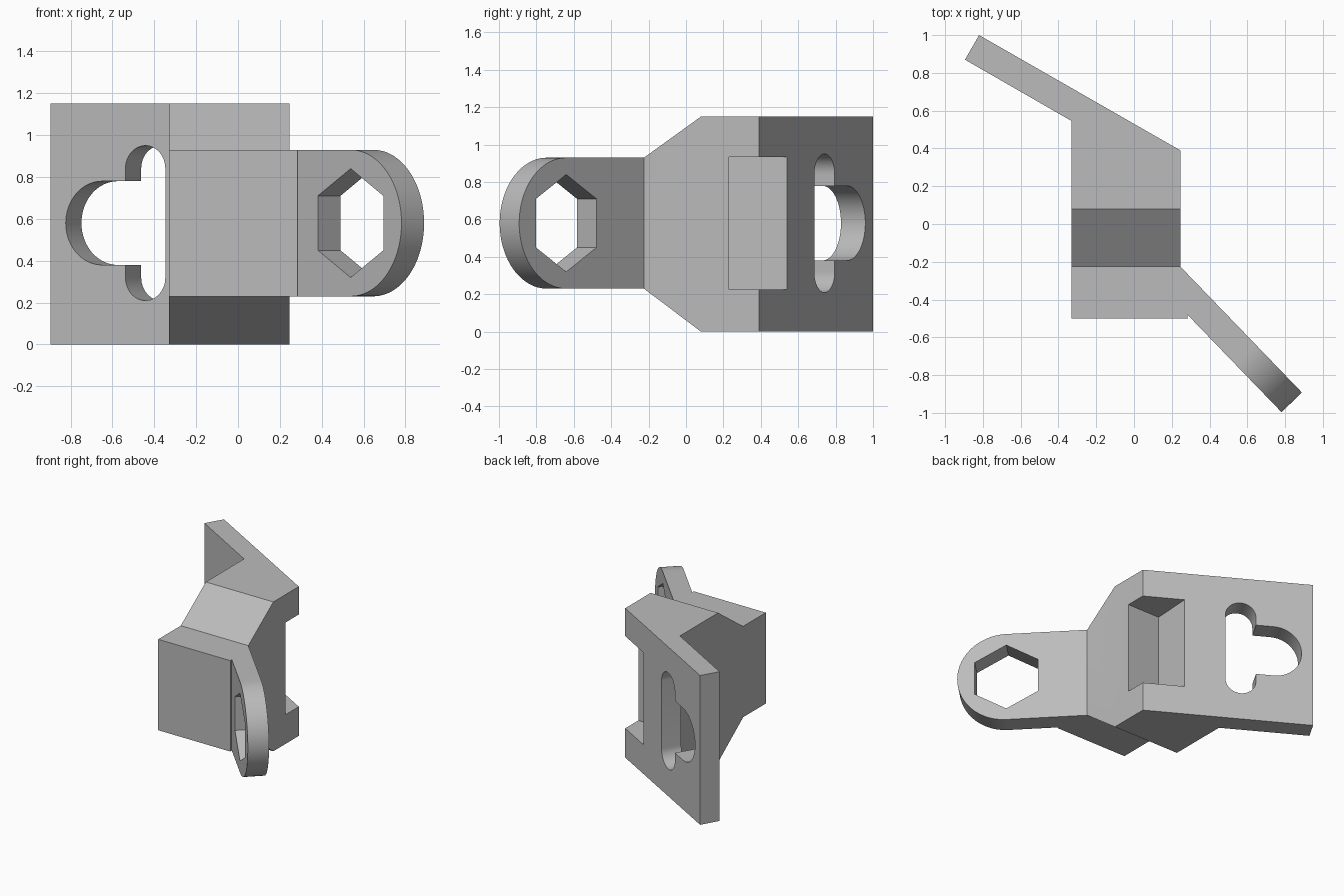
import bpy, bmesh
from math import sin, cos, pi, radians
from mathutils import Vector

if "Cube" in bpy.data.objects:
    bpy.data.objects.remove(bpy.data.objects["Cube"], do_unlink=True)

GREY = (0.5, 0.5, 0.5, 1)
HEIGHT, MID = 1.15, 0.58
THICK = 0.15
X, Y, Z = Vector((1, 0, 0)), Vector((0, 1, 0)), Vector((0, 0, 1))

mat = bpy.data.materials.new("plain_grey")
mat.use_nodes = True
mat.diffuse_color = GREY
mat.node_tree.nodes["Principled BSDF"].inputs["Base Color"].default_value = GREY


def prism(name, points, origin, u, v, near, far):
    """Extrude a flat profile along u x v, from near to far."""
    n = u.cross(v)
    bm = bmesh.new()
    rings = [[bm.verts.new(origin + u * a + v * b + n * d) for a, b in points]
             for d in (near, far)]
    bm.faces.new(rings[0])
    bm.faces.new(rings[1])
    for i in range(len(points)):
        j = (i + 1) % len(points)
        bm.faces.new((rings[0][i], rings[0][j], rings[1][j], rings[1][i]))
    bmesh.ops.recalc_face_normals(bm, faces=bm.faces)
    mesh = bpy.data.meshes.new(name)
    bm.to_mesh(mesh)
    bm.free()
    mesh.materials.append(mat)
    obj = bpy.data.objects.new(name, mesh)
    bpy.context.collection.objects.link(obj)
    return obj


def arc(cx, cy, r, start, end, steps):
    angles = [radians(start + (end - start) * i / steps) for i in range(steps + 1)]
    return [(cx + r * cos(a), cy + r * sin(a)) for a in angles]


def combine(target, tool, operation):
    mod = target.modifiers.new(tool.name, 'BOOLEAN')
    mod.operation, mod.solver, mod.object = operation, 'EXACT', tool
    bpy.context.view_layer.objects.active = target
    bpy.ops.object.modifier_apply(modifier=mod.name)
    bpy.data.objects.remove(tool, do_unlink=True)


# Block and slanted plate: plan outline trimmed by the side profile
plan = [(-0.33, -0.5), (0.285, -0.5), (0.245, -0.225), (0.245, 0.39),
        (-0.82, 1), (-0.895, 0.87), (-0.33, 0.545)]
bracket = prism("bracket", plan, Vector(), X, Y, -0.1, HEIGHT + 0.1)
lower = [(-0.7, 0.23), (-0.225, 0.23), (0.08, 0), (1.2, 0)]
side = lower + [(y, HEIGHT if z == 0 else 0.93) for y, z in reversed(lower)]
combine(bracket, prism("side_profile", side, Vector(), Y, Z, -1.2, 1.2), 'INTERSECT')

# Notch in the rear right edge
notch = [(-0.035, 0.23), (0.5, 0.23), (0.5, 0.8), (0, 0.8)]
combine(bracket, prism("notch", notch, Vector(), X, Y, 0.225, 0.935), 'DIFFERENCE')

# T-shaped hole through the plate
along = Vector((-cos(pi / 6), sin(pi / 6), 0))
hole_at = Vector((-0.443, 0.609, MID))
slot = arc(0, 0.26, 0.11, 0, 180, 24) + arc(0, -0.26, 0.11, 180, 360, 24)
lobe = [(0, -0.2)] + arc(0.239, 0, 0.2, -90, 90, 32) + [(0, 0.2)]
for name, outline in (("slot", slot), ("lobe", lobe)):
    combine(bracket, prism(name, outline, hole_at, along, Z, -0.1, 0.3), 'DIFFERENCE')

# Angled arm with a round end and a six-sided hole
inner_start = Vector((0.245, -0.225, MID))
reach = Vector((0.889, -0.892, MID)) - inner_start
out = reach.normalized()
centre = reach.length - 0.35
tab = [(0, -0.35)] + arc(centre, 0, 0.35, -90, 90, 48) + [(0, 0.35)]
arm = prism("arm", tab, inner_start, out, Z, 0, THICK)
hexagon = arc(centre, 0, 0.26, 30, 330, 5)
combine(arm, prism("hex_hole", hexagon, inner_start, out, Z, -0.1, 0.3), 'DIFFERENCE')
combine(bracket, arm, 'UNION')

bpy.ops.object.select_all(action='DESELECT')
bracket.select_set(True)
bpy.context.view_layer.objects.active = bracket
bpy.ops.object.shade_smooth_by_angle(angle=radians(30))
